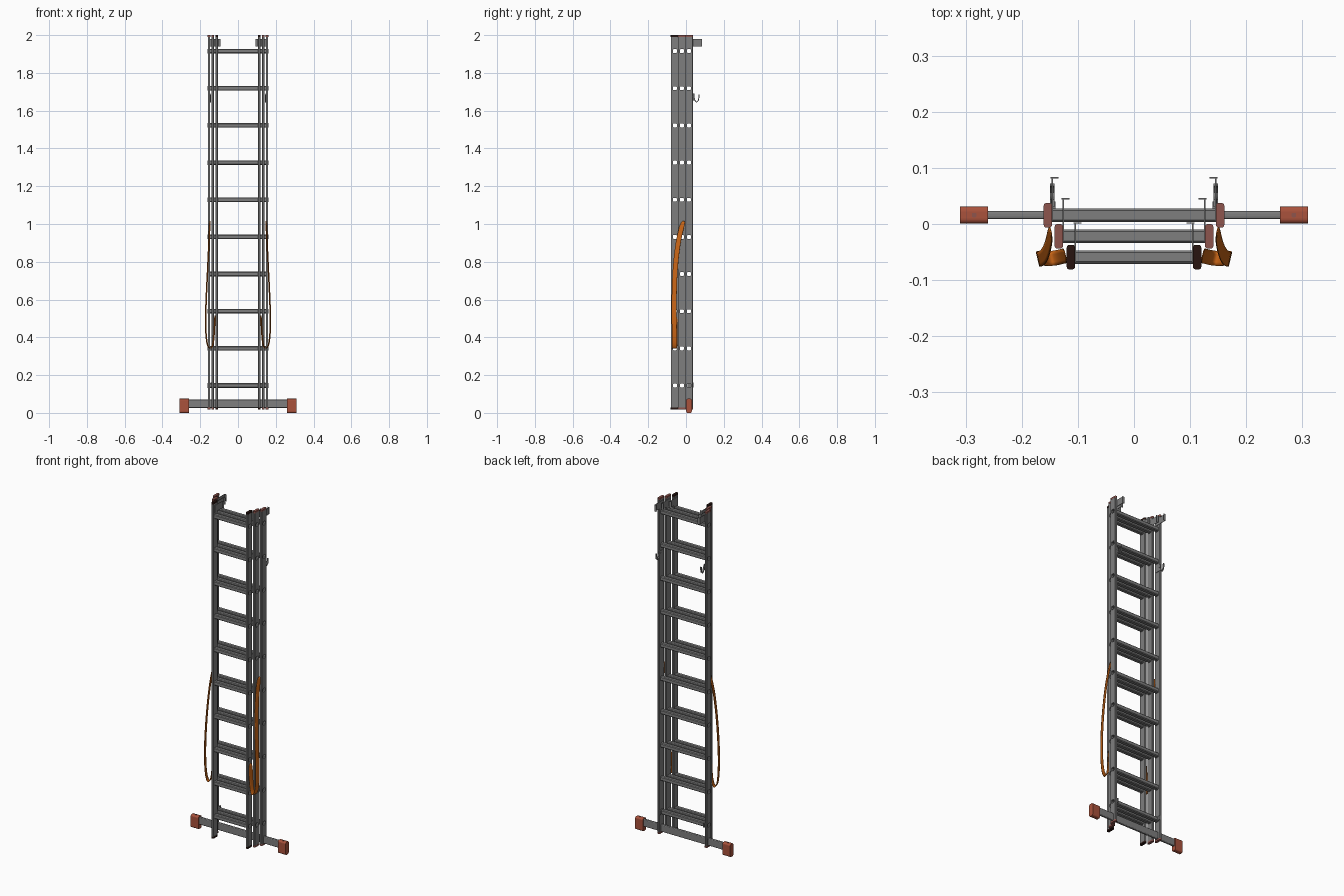
import bpy, bmesh
from mathutils import Vector

if "Cube" in bpy.data.objects:
    bpy.data.objects.remove(bpy.data.objects["Cube"], do_unlink=True)


def material(name, rgb):
    m = bpy.data.materials.new(name)
    m.use_nodes = True
    m.diffuse_color = (*rgb, 1)
    m.node_tree.nodes["Principled BSDF"].inputs["Base Color"].default_value = (*rgb, 1)
    return m


ALU = material("aluminium", (0.21, 0.21, 0.21))
CAP = material("faded_red_plastic", (0.27, 0.09, 0.075))
FOOT = material("brick_red_plastic", (0.40, 0.085, 0.045))
DARK = material("dark_plastic", (0.02, 0.007, 0.005))
STRAP = material("orange_webbing", (0.58, 0.13, 0.008))


def finish(name, bm, mat):
    bmesh.ops.recalc_face_normals(bm, faces=bm.faces)
    me = bpy.data.meshes.new(name)
    bm.to_mesh(me)
    bm.free()
    me.materials.append(mat)
    ob = bpy.data.objects.new(name, me)
    bpy.context.scene.collection.objects.link(ob)
    return ob


def box(name, lo, hi, mat, bevel=0, axis=None, segments=3):
    """Box between two corners; bevels only edges along one axis if given."""
    lo, hi = Vector(lo), Vector(hi)
    bm = bmesh.new()
    bmesh.ops.create_cube(bm, size=1)
    for v in bm.verts:
        v.co = (lo + hi) / 2 + v.co * (hi - lo)
    if bevel:
        edges = [e for e in bm.edges if axis is None or
                 abs((e.verts[0].co - e.verts[1].co)[axis]) > 1e-5]
        bmesh.ops.bevel(bm, geom=edges, offset=bevel, segments=segments,
                        profile=0.5, affect='EDGES')
    return finish(name, bm, mat)


def octagon(r, c):
    k = r - c
    return [(r, -k), (r, k), (k, r), (-k, r), (-r, k), (-r, -k), (-k, -r), (k, -r)]


def rungs(name, half, y, mat, hollow):
    """All rungs of one section: open tubes, or solid prisms for cutting."""
    bm = bmesh.new()
    rings = [octagon(0.0122, 0.004)] + ([octagon(0.0102, 0.003)] if hollow else [])
    for z in RUNG_Z:
        ends = [[[bm.verts.new((x, y + a, z + b)) for a, b in ring] for ring in rings]
                for x in (-half, half)]
        for i in range(8):
            j = (i + 1) % 8
            for k in range(len(rings)):
                l, r = ends[0][k], ends[1][k]
                bm.faces.new((l[i], l[j], r[j], r[i]))
            if hollow:
                for o, n in ends:
                    bm.faces.new((o[i], o[j], n[j], n[i]))
        if not hollow:
            for e in ends:
                bm.faces.new(e[0])
    return finish(name, bm, mat)


def strip(name, points, width, thick, mat, smooth=0):
    """Flat band following a path, widened along the given vector."""
    bm = bmesh.new()
    w = Vector(width) / 2
    rows = [(bm.verts.new(Vector(p) - w), bm.verts.new(Vector(p) + w)) for p in points]
    for (a, b), (c, d) in zip(rows, rows[1:]):
        bm.faces.new((a, b, d, c))
    ob = finish(name, bm, mat)
    if smooth:
        ob.modifiers.new("smooth", 'SUBSURF').levels = smooth
        ob.modifiers["smooth"].render_levels = smooth
        for f in ob.data.polygons:
            f.use_smooth = True
    s = ob.modifiers.new("thickness", 'SOLIDIFY')
    s.thickness, s.offset = thick, 0
    return ob


RUNG_Z = [0.145 + 0.1967 * i for i in range(10)]
DEPTH = 0.0215
# name, rail centre x, section centre y, cap material
SECTIONS = [("back", 0.1535, 0.0155, CAP),
            ("middle", 0.134, -0.022, CAP),
            ("front", 0.1125, -0.059, DARK)]

for name, cx, cy, cap in SECTIONS:
    # Rungs
    rungs(name + "_rungs", cx + 0.0068, cy, ALU, True)
    cutter = rungs(name + "_cutter", 0.3, cy, ALU, False)
    cutter.hide_render = True
    for side, s in (("left", 1), ("right", -1)):
        # Rail with rung openings
        x0, x1 = s * cx - 0.0065, s * cx + 0.0065
        rail = box(f"{name}_{side}_rail", (x0, cy - DEPTH, 0.028),
                   (x1, cy + DEPTH, 1.99), ALU, 0.002, 2, 1)
        cut = rail.modifiers.new("openings", 'BOOLEAN')
        cut.object, cut.operation, cut.solver = cutter, 'DIFFERENCE', 'EXACT'
        bpy.context.view_layer.objects.active = rail
        bpy.ops.object.modifier_apply(modifier="openings")
        # End caps
        for end, z0, z1 in (("top", 1.99, 2.0), ("bottom", 0.018, 0.028)):
            box(f"{name}_{side}_{end}_cap", (x0 - 0.001, cy - 0.022, z0),
                (x1 + 0.001, cy + 0.022, z1), cap, 0.005, 2)
        # Guide bracket reaching backwards from the rail top
        bx = s * (cx - 0.008)
        tip = cy + (0.068 if name != "front" else 0.062)
        box(f"{name}_{side}_guide_plate", (bx - 0.0012, cy - 0.01, 1.94),
            (bx + 0.0012, tip, 1.98), ALU)
        fx = sorted((bx + s * 0.003, bx - s * 0.011))
        box(f"{name}_{side}_guide_lip", (fx[0], tip - 0.002, 1.94),
            (fx[1], tip, 1.98), ALU)
    bpy.data.objects.remove(cutter, do_unlink=True)

# Stabiliser bar
box("stabiliser_bar", (-0.27, 0.009, 0.027), (0.27, 0.023, 0.07), ALU, 0.004, 0)

for side, s in (("left", 1), ("right", -1)):
    # Stabiliser foot with screw
    x = sorted((s * 0.26, s * 0.31))
    box(side + "_foot", (x[0], 0.001, 0), (x[1], 0.031, 0.075), FOOT, 0.009, 0, 4)
    box(side + "_foot_screw", (s * 0.285 - 0.004, 0.012, 0.074),
        (s * 0.285 + 0.004, 0.020, 0.0765), CAP, 0.002, 2)

    # Rung catch hook
    hook = [(0.03, 1.675), (0.042, 1.675), (0.047, 1.655), (0.056, 1.645),
            (0.066, 1.655), (0.07, 1.685)]
    strip(side + "_catch_hook", [(s * 0.146, y, z) for y, z in hook],
          (0.008, 0, 0), 0.005, ALU)
    box(side + "_catch_plate", (s * 0.146 - 0.0015, 0.005, 1.655),
        (s * 0.146 + 0.0015, 0.045, 1.69), ALU)

    # Lower guide clip
    box(side + "_lower_clip", (s * 0.143 - 0.003, 0.008, 0.135),
        (s * 0.143 + 0.003, 0.040, 0.16), ALU)

    # Hanging safety strap
    path = [(0.148, -0.012, 1.02), (0.151, -0.03, 0.96), (0.155, -0.046, 0.88),
            (0.161, -0.059, 0.75), (0.168, -0.063, 0.62), (0.172, -0.063, 0.5),
            (0.170, -0.061, 0.41), (0.163, -0.061, 0.36), (0.150, -0.062, 0.337),
            (0.137, -0.060, 0.345), (0.129, -0.058, 0.38), (0.125, -0.057, 0.44),
            (0.122, -0.057, 0.52)]
    strip(side + "_strap", [(s * px, y, z) for px, y, z in path],
          (s * 0.006, 0.026, 0), 0.002, STRAP, 2)
